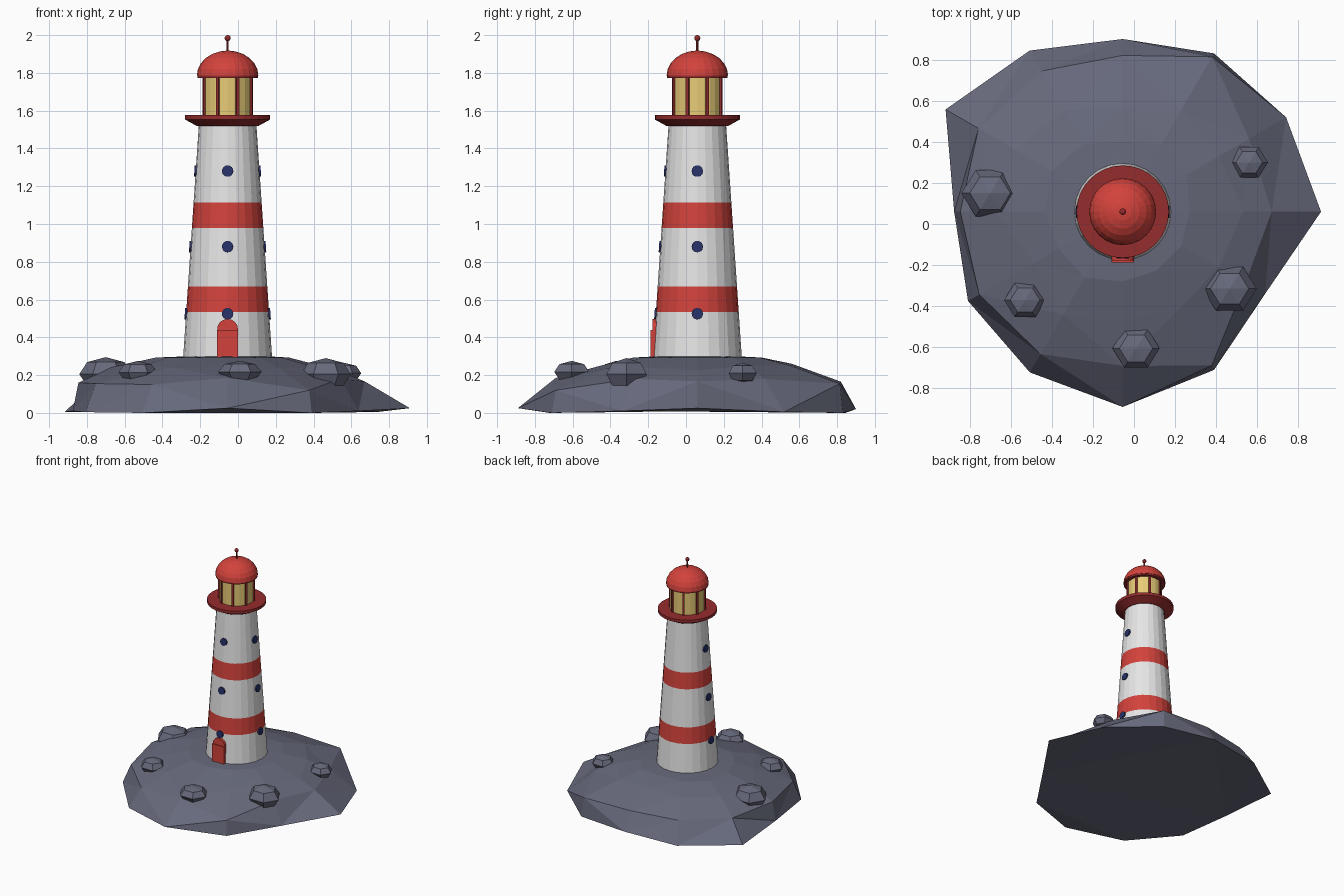
import bpy, bmesh, math
from mathutils import Matrix, Vector

if "Cube" in bpy.data.objects:
    bpy.data.objects.remove(bpy.data.objects["Cube"])

CX, CY = -0.055, 0.06          # tower axis


def mat(name, rgb):
    m = bpy.data.materials.new(name)
    m.diffuse_color = (*rgb, 1)
    m.use_nodes = True
    m.node_tree.nodes["Principled BSDF"].inputs["Base Color"].default_value = m.diffuse_color
    return m


WHITE = mat("white_paint", (0.80, 0.80, 0.81))
RED = mat("red_paint", (0.65, 0.055, 0.045))
DARK = mat("dark_red", (0.30, 0.025, 0.027))
GLASS = mat("lamp_yellow", (0.80, 0.60, 0.18))
NAVY = mat("window_navy", (0.02, 0.03, 0.14))
ROCK = mat("rock_grey", (0.135, 0.142, 0.20))


def finish(name, bm, *mats):
    bmesh.ops.recalc_face_normals(bm, faces=bm.faces)
    me = bpy.data.meshes.new(name)
    bm.to_mesh(me)
    bm.free()
    for m in mats:
        me.materials.append(m)
    ob = bpy.data.objects.new(name, me)
    bpy.context.collection.objects.link(ob)
    return ob


def loft(bm, rings, cap=True):
    """Skin closed rings of points; cap both ends."""
    vs = [[bm.verts.new(p) for p in r] for r in rings]
    n = len(vs[0])
    for a, b in zip(vs, vs[1:]):
        for i in range(n):
            j = (i + 1) % n
            bm.faces.new((a[i], a[j], b[j], b[i]))
    if cap:
        bm.faces.new(vs[0][::-1])
        bm.faces.new(vs[-1])


def ring(r, z, n):
    return [(CX + r * math.cos(2 * math.pi * i / n),
             CY + r * math.sin(2 * math.pi * i / n), z) for i in range(n)]


def lathe(name, profile, n, *mats):
    bm = bmesh.new()
    loft(bm, [ring(r, z, n) for r, z in profile])
    return finish(name, bm, *mats)


def cylinder(name, m, r, depth, matrix, n=16):
    bm = bmesh.new()
    bmesh.ops.create_cone(bm, cap_ends=True, segments=n, radius1=r, radius2=r,
                          depth=depth, matrix=matrix)
    return finish(name, bm, m)


def box(name, m, size, matrix):
    bm = bmesh.new()
    bmesh.ops.create_cube(bm, size=1, matrix=matrix @ Matrix.Diagonal((*size, 1)))
    return finish(name, bm, m)


# rocky island: jittered rings every 30 degrees
R0 = [.965, .918, .889, .84, .905, .995, .82, .869, .903, .95, .889, .80]
Z0 = [.025, .005, .003, .02, .003, .006, .01, .004, .003, .025, .003, .01]
R1 = [.725, .71, .87, .76, .79, .81, .79, .806, .80, .75, .865, .69]
Z1 = [.167, .18, .155, .165, .16, .155, .16, .155, .15, .185, .12, .18]
R2 = [.585, .54, .57, .50, .57, .60, .62, .50, .58, .53, .55, .54]
Z2 = [.225, .25, .25, .26, .25, .245, .24, .255, .24, .245, .235, .24]
R3 = [.325, .36, .38, .34, .38, .40, .38, .36, .37, .34, .33, .33]


def rock_ring(rs, zs):
    return [(CX + r * math.cos(math.radians(30 * i)),
             CY + r * math.sin(math.radians(30 * i)), z)
            for i, (r, z) in enumerate(zip(rs, zs))]


bm = bmesh.new()
loft(bm, [rock_ring(R0, Z0), rock_ring(R1, Z1), rock_ring(R2, Z2),
          rock_ring(R3, [.293] * 12), rock_ring([.2] * 12, [.30] * 12)])
low = min(v.co.z for v in bm.verts)
for v in bm.verts:
    if v.co.z < .0035:
        v.co.z = 0
bmesh.ops.triangulate(bm, faces=bm.faces)
finish("island_rock", bm, ROCK)

# boulders: x, y, z, radius, half height
for k, (x, y, z, r, h) in enumerate([(-.70, .15, .205, .14, .09),
                                     (.56, .30, .21, .092, .056),
                                     (.465, -.315, .205, .132, .085),
                                     (.01, -.605, .217, .115, .058),
                                     (-.53, -.37, .215, .102, .06)]):
    bm = bmesh.new()
    bmesh.ops.create_uvsphere(
        bm, u_segments=6, v_segments=4, radius=1,
        matrix=Matrix.Translation((x, y, z)) @ Matrix.Diagonal((r, r * .93, h, 1))
        @ Matrix.Rotation(math.radians(30), 4, 'Z'))
    finish(f"boulder_{k + 1}", bm, ROCK)


# striped tower
def tower_r(z):
    return .235 - .083 * (z - .3) / 1.23


tower = lathe("tower", [(tower_r(z), z) for z in (.25, .535, .67, .98, 1.115, 1.53)],
              24, WHITE, RED)
for p in tower.data.polygons:
    if .535 < p.center.z < .67 or .98 < p.center.z < 1.115:
        p.material_index = 1

# round windows on the front and both sides
for side, ang in (("front", -90), ("right", 0), ("left", 180)):
    for k, z in enumerate((.525, .88, 1.28)):
        a = math.radians(ang)
        d = Vector((math.cos(a), math.sin(a), .067)).normalized()
        r = tower_r(z)
        pos = Vector((CX + r * math.cos(a), CY + r * math.sin(a), z))
        cylinder(f"window_{side}_{k + 1}", NAVY, .03, .014,
                 Matrix.Translation(pos) @ d.to_track_quat('Z', 'Y').to_matrix().to_4x4())

# arched door
box("door", RED, (.11, .07, .17), Matrix.Translation((CX, -.152, .355)))
cylinder("door_arch", RED, .055, .06,
         Matrix.Translation((CX, -.148, .442)) @ Matrix.Rotation(math.pi / 2, 4, 'X'), 20)

# gallery, lantern room, bars and roof
lathe("gallery", [(.165, 1.52), (.225, 1.553), (.225, 1.577)], 32, DARK)
lathe("lantern_glass", [(.132, 1.57), (.132, 1.78)], 24, GLASS)
for k in range(8):
    a = math.radians(22.5 + 45 * k)
    box(f"lantern_bar_{k + 1}", DARK, (.016, .016, .21),
        Matrix.Translation((CX + .134 * math.cos(a), CY + .134 * math.sin(a), 1.675))
        @ Matrix.Rotation(a, 4, 'Z'))
lathe("roof_rim", [(.16, 1.772), (.16, 1.79)], 24, DARK)
lathe("dome", [(.163 * math.cos(math.radians(t)), 1.785 + .133 * math.sin(math.radians(t)))
               for t in (0, 15, 30, 45, 60, 75, 88)], 24, RED)

# finial
lathe("finial_rod", [(.006, 1.90), (.006, 1.985)], 8, DARK)
bm = bmesh.new()
bmesh.ops.create_uvsphere(bm, u_segments=12, v_segments=8, radius=.016,
                          matrix=Matrix.Translation((CX, CY, 1.984)))
finish("finial_ball", bm, DARK)
